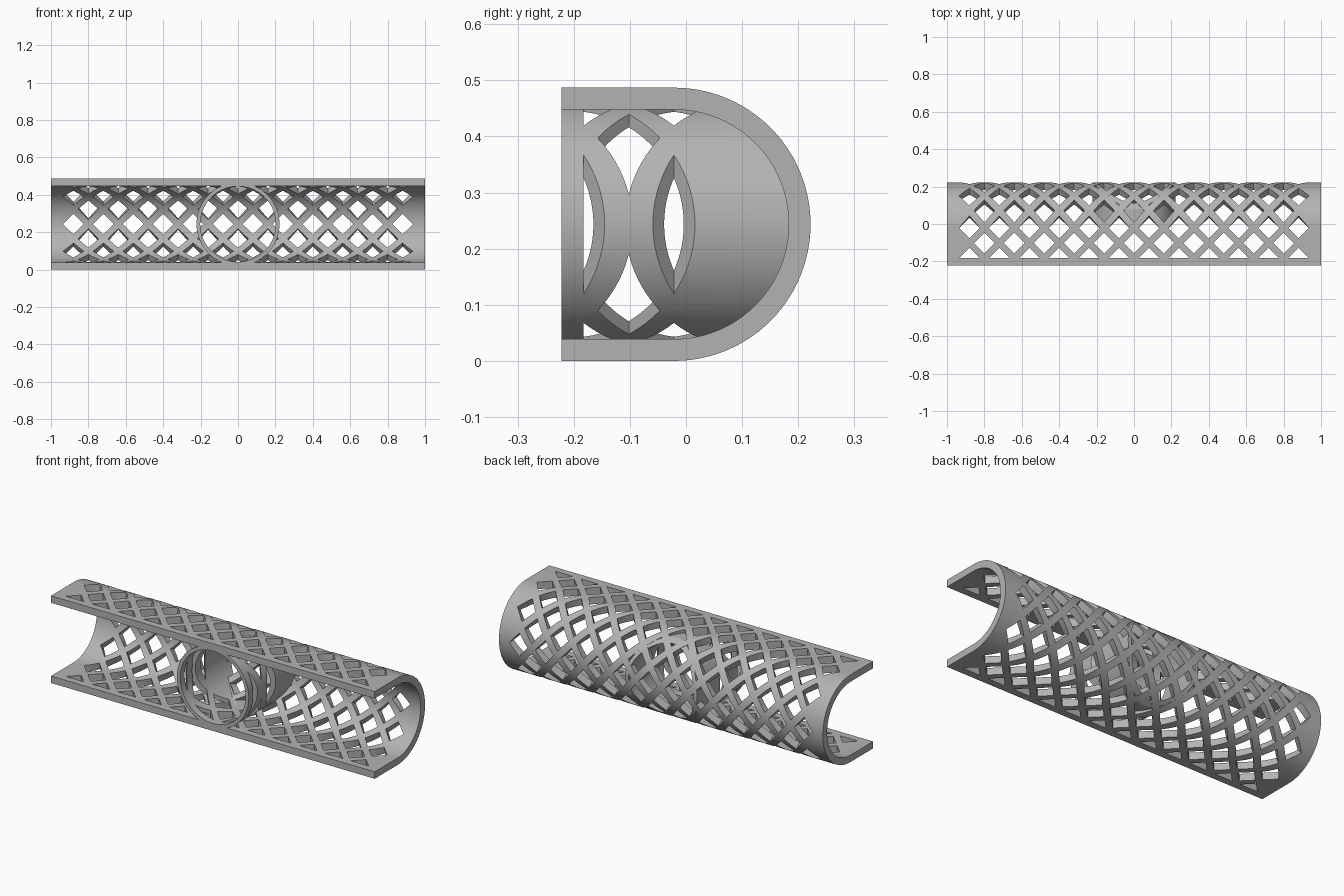
import bpy, bmesh, math

if "Cube" in bpy.data.objects:
    bpy.data.objects.remove(bpy.data.objects["Cube"])

R_OUT, R_IN = 0.2435, 0.2045      # channel wall
YC, ZC = -0.0215, 0.2435          # centre of the rounded back
Y_FRONT = -0.222
DX, DU = 0.08, 0.0805             # half pitch of the lattice
HOLE = 0.0555                     # half diagonal of a hole
COLS, ARC = 12, 8                 # half columns, rows round the back
TUBE_OUT, TUBE_IN = 0.222, 0.202

grey = bpy.data.materials.new("grey plastic")
grey.use_nodes = True
colour = (0.45, 0.45, 0.45, 1)
grey.diffuse_color = colour
grey.node_tree.nodes["Principled BSDF"].inputs["Base Color"].default_value = colour


def make_object(name, bm):
    mesh = bpy.data.meshes.new(name)
    bmesh.ops.recalc_face_normals(bm, faces=bm.faces[:])
    bm.to_mesh(mesh)
    bm.free()
    mesh.materials.append(grey)
    obj = bpy.data.objects.new(name, mesh)
    bpy.context.collection.objects.link(obj)
    return obj


def smooth(obj):
    bpy.ops.object.select_all(action='DESELECT')
    obj.select_set(True)
    bpy.context.view_layer.objects.active = obj
    bpy.ops.object.shade_smooth_by_angle(angle=math.radians(25))


def is_hole(i, j):
    return (i + j) % 2 == 1 and abs(i) < COLS and -2 <= j <= ARC + 2


def grid_x(i):
    return math.copysign(1.0, i) if abs(i) == COLS else i * DX


def grid_v(j):
    rim = (YC - Y_FRONT) / DU
    return max(-rim, min(ARC + rim, j))


def wrap(x, v, r):
    # carry a flat point (x, row) onto the U-shaped wall
    a = max(0, min(ARC, v)) * math.pi / ARC
    straight = min(v, 0) - max(v - ARC, 0)
    return (x, YC + straight * DU + r * math.sin(a), ZC + r * math.cos(a))


# Channel: flat lattice of cells, cut into strips, wrapped and thickened
bm = bmesh.new()
for i in range(-COLS, COLS):
    for j in range(-3, ARC + 3):
        rim_cell = j in (-3, ARC + 2)
        pts = []
        for di, dj in ((0, 0), (1, 0), (1, 1), (0, 1)):
            x, v = grid_x(i + di), grid_v(j + dj)
            if not is_hole(i + di, j + dj):
                pts.append((x, v, 0))
                continue
            along_x = (x + HOLE * (1 - 2 * di), v, 0)
            along_v = (x, v + HOLE / DU * (1 - 2 * dj), 0)
            pair = [along_v, along_x] if di == dj else [along_x, along_v]
            if rim_cell:
                pair = [(x, v, 0) if p == along_v else p for p in pair]
            pts += pair
        bm.faces.new([bm.verts.new(p) for p in pts])
bmesh.ops.remove_doubles(bm, verts=bm.verts[:], dist=1e-5)
for k in range(ARC * 6 + 1):
    bmesh.ops.bisect_plane(bm, geom=bm.verts[:] + bm.edges[:] + bm.faces[:], dist=1e-5,
                           plane_co=(0, k / 6, 0), plane_no=(0, 1, 0))
extruded = bmesh.ops.extrude_face_region(bm, geom=bm.faces[:], use_keep_orig=True)
for v in extruded["geom"]:
    if isinstance(v, bmesh.types.BMVert):
        v.co.z = 1
for v in bm.verts:
    v.co = wrap(v.co.x, v.co.y, R_IN if v.co.z > 0.5 else R_OUT)
channel = make_object("lattice_channel", bm)
smooth(channel)

# Cross tube: ring whose back end follows the rounded wall
bm = bmesh.new()
SEG = 96
rings = []
for n in range(SEG):
    a = 2 * math.pi * n / SEG
    ring = []
    for r, back in ((TUBE_OUT, False), (TUBE_OUT, True), (TUBE_IN, True), (TUBE_IN, False)):
        dz = r * math.sin(a)
        y = YC + math.sqrt((R_OUT - 0.001) ** 2 - dz * dz) if back else Y_FRONT
        ring.append(bm.verts.new((r * math.cos(a), y, ZC + dz)))
    rings.append(ring)
for n in range(SEG):
    a, b = rings[n], rings[(n + 1) % SEG]
    for k in range(4):
        m = (k + 1) % 4
        bm.faces.new((a[k], a[m], b[m], b[k]))
tube = make_object("cross_tube", bm)

# Diamond prisms that carry the upper lattice straight down through the tube
bm = bmesh.new()
for j in (-2, -1, 0):
    for i in range(-3, 4):
        if is_hole(i, j):
            x, y = i * DX, YC + j * DU
            low = y if j == -2 else y - HOLE
            outline = [(x - HOLE, y), (x + HOLE, y), (x, y + HOLE)]
            if j > -2:
                outline.insert(1, (x, low))
            face = bm.faces.new([bm.verts.new((px, py, -0.1)) for px, py in outline])
            top = bmesh.ops.extrude_face_region(bm, geom=[face], use_keep_orig=True)
            for v in top["geom"]:
                if isinstance(v, bmesh.types.BMVert):
                    v.co.z = 0.6
cutter = make_object("tube_cutter", bm)
cutter.hide_render = True

cut = tube.modifiers.new("windows", 'BOOLEAN')
cut.operation = 'DIFFERENCE'
cut.solver = 'EXACT'
cut.object = cutter
bpy.context.view_layer.objects.active = tube
bpy.ops.object.modifier_apply(modifier=cut.name)
bpy.data.objects.remove(cutter)
smooth(tube)
